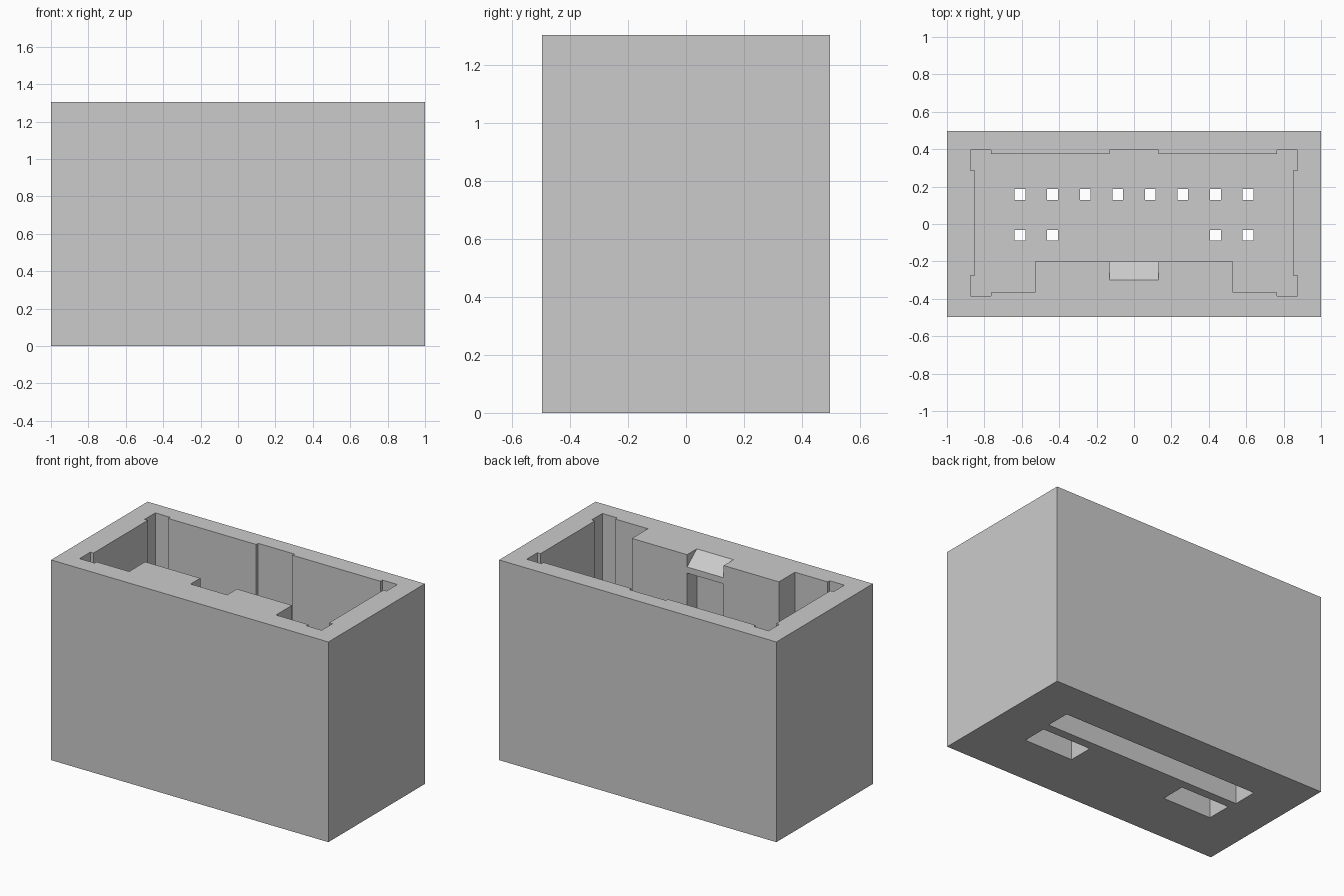
import bpy
import bmesh

cube = bpy.data.objects.get("Cube")
if cube:
    bpy.data.objects.remove(cube, do_unlink=True)

HEIGHT = 1.305
FLOOR = 0.42        # cavity floor
SLOT_TOP = 0.3      # depth of the underside slots
OVER = 0.05         # how far cutters overshoot open ends

grey = bpy.data.materials.new("plain grey")
grey.use_nodes = True
colour = (0.6, 0.6, 0.6, 1)
grey.diffuse_color = colour
grey.node_tree.nodes["Principled BSDF"].inputs["Base Color"].default_value = colour


def prism(name, points, direction):
    """Extrude a closed outline along a direction."""
    bm = bmesh.new()
    face = bm.faces.new([bm.verts.new(p) for p in points])
    top = bmesh.ops.extrude_face_region(bm, geom=[face])["geom"]
    bmesh.ops.translate(bm, vec=direction,
                        verts=[v for v in top if isinstance(v, bmesh.types.BMVert)])
    bmesh.ops.recalc_face_normals(bm, faces=bm.faces)
    mesh = bpy.data.meshes.new(name)
    bm.to_mesh(mesh)
    bm.free()
    mesh.materials.append(grey)
    obj = bpy.data.objects.new(name, mesh)
    bpy.context.collection.objects.link(obj)
    return obj


def upright(name, outline, z0, z1):
    return prism(name, [(x, y, z0) for x, y in outline], (0, 0, z1 - z0))


def block(name, x0, x1, y0, y1, z0, z1):
    return upright(name, [(x0, y0), (x1, y0), (x1, y1), (x0, y1)], z0, z1)


def cut(target, cutter):
    cutter.hide_render = True
    mod = target.modifiers.new("cut", "BOOLEAN")
    mod.operation = "DIFFERENCE"
    mod.solver = "EXACT"
    mod.object = cutter
    bpy.context.view_layer.objects.active = target
    bpy.ops.object.modifier_apply(modifier=mod.name)
    bpy.data.objects.remove(cutter, do_unlink=True)


# Outer shell
housing = block("connector_housing", -1, 1, -0.497, 0.497, 0, HEIGHT)

# Main cavity: right half of the outline, mirrored to the left
half = [(0.53, -0.2), (0.53, -0.365), (0.765, -0.365), (0.765, -0.385),
        (0.873, -0.385), (0.873, -0.275), (0.85, -0.275), (0.85, 0.285),
        (0.873, 0.285), (0.873, 0.395), (0.765, 0.395), (0.765, 0.375),
        (0.132, 0.375), (0.132, 0.395)]
outline = half + [(-x, y) for x, y in reversed(half)]
cut(housing, upright("cavity", outline, FLOOR, HEIGHT + OVER))

# Latch: sloped lead-in at the rim and a recess below its bar
LATCH = 0.132
ramp = [(-0.3, HEIGHT), (-0.2, HEIGHT - 0.08), (-0.1, HEIGHT - 0.08),
        (-0.1, HEIGHT + OVER), (-0.3, HEIGHT + OVER)]
cut(housing, prism("latch_ramp", [(-LATCH, y, z) for y, z in ramp], (2 * LATCH, 0, 0)))
cut(housing, block("latch_recess", -LATCH, LATCH, -0.3, -0.1, FLOOR, HEIGHT - 0.12))

# Underside slots: a long one at the back, two short ones at the front
cut(housing, block("back_slot", -0.71, 0.71, 0.075, 0.237, -OVER, SLOT_TOP))
for x0 in (-0.7, 0.35):
    cut(housing, block("front_slot", x0, x0 + 0.35, -0.148, 0.017, -OVER, SLOT_TOP))

# Square pin holes through the floor
PITCH, R = 0.174, 0.029
rows = {0.157: range(8), -0.06: (0, 1, 6, 7)}
for y, columns in rows.items():
    for i in columns:
        x = (i - 3.5) * PITCH
        cut(housing, block("pin_hole", x - R, x + R, y - R, y + R,
                           SLOT_TOP - OVER, FLOOR + OVER))
